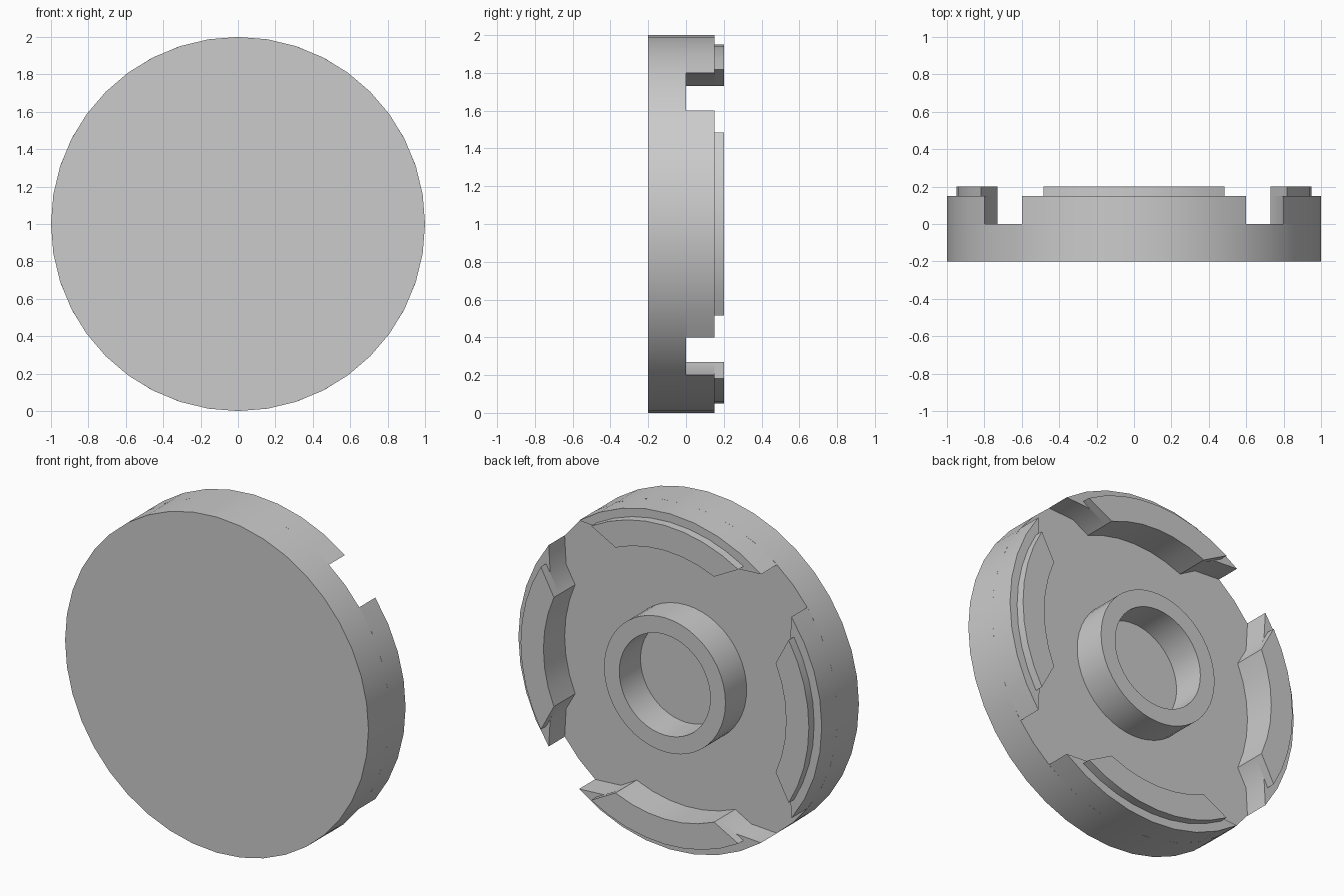
import bpy, bmesh
from math import sin, cos, asin, pi, radians

if "Cube" in bpy.data.objects:
    bpy.data.objects.remove(bpy.data.objects["Cube"], do_unlink=True)

grey = bpy.data.materials.new("plain grey")
grey.use_nodes = True
colour = (0.6, 0.6, 0.6, 1)
grey.diffuse_color = colour
grey.node_tree.nodes["Principled BSDF"].inputs["Base Color"].default_value = colour

CENTRE_Z = 1.0


def finish(name, bm):
    bmesh.ops.recalc_face_normals(bm, faces=bm.faces)
    mesh = bpy.data.meshes.new(name)
    bm.to_mesh(mesh)
    bm.free()
    mesh.materials.append(grey)
    obj = bpy.data.objects.new(name, mesh)
    bpy.context.collection.objects.link(obj)
    bpy.ops.object.select_all(action="DESELECT")
    obj.select_set(True)
    bpy.context.view_layer.objects.active = obj
    bpy.ops.object.shade_smooth_by_angle(angle=radians(30))
    return obj


def prism(bm, outline, y0, y1):
    """Extrude an (x, z) outline from y0 to y1."""
    face = bm.faces.new([bm.verts.new((x, y0, z + CENTRE_Z)) for x, z in outline])
    result = bmesh.ops.extrude_face_region(bm, geom=[face], use_keep_orig=True)
    verts = [v for v in result["geom"] if isinstance(v, bmesh.types.BMVert)]
    bmesh.ops.translate(bm, verts=verts, vec=(0, y1 - y0, 0))


def arc(radius, half_width, steps):
    """Points on an arc about the +z direction, from +x to -x."""
    a = asin(half_width / radius)
    angles = [a - 2 * a * i / steps for i in range(steps + 1)]
    return [(radius * sin(t), radius * cos(t)) for t in angles]


def turn(points, quarter):
    c, s = cos(quarter * pi / 2), sin(quarter * pi / 2)
    return [(x * c - z * s, x * s + z * c) for x, z in points]


def circle(radius, sides):
    return [(radius * cos(2 * pi * i / sides), radius * sin(2 * pi * i / sides))
            for i in range(sides)]


# Solid round face plate
bm = bmesh.new()
prism(bm, circle(1, 40), -0.2, 0)
finish("base_disc", bm)

# Hollow hub on the back: a square section spun around the y axis
bm = bmesh.new()
section = [(0.3, 0), (0.4, 0), (0.4, 0.2), (0.3, 0.2)]
rings = [[bm.verts.new((r * cx, y, r * cz + CENTRE_Z)) for r, y in section]
         for cx, cz in circle(1, 48)]
for i, ring in enumerate(rings):
    following = rings[(i + 1) % len(rings)]
    for j in range(4):
        k = (j + 1) % 4
        bm.faces.new((ring[j], ring[k], following[k], following[j]))
finish("hub_ring", bm)

# Four rim segments with a raised lip each
inner = arc(0.8, 0.325, 6)[::-1]
rim = arc(1, 0.6, 8) + [(-0.43, 0.79)] + inner + [(0.43, 0.79)]
lip = arc(0.95, 0.485, 8) + inner
for quarter, side in enumerate(("top", "right", "bottom", "left")):
    bm = bmesh.new()
    prism(bm, turn(rim, quarter), 0, 0.15)
    finish(side + "_rim_segment", bm)
    bm = bmesh.new()
    prism(bm, turn(lip, quarter), 0.15, 0.2)
    finish(side + "_rim_lip", bm)
